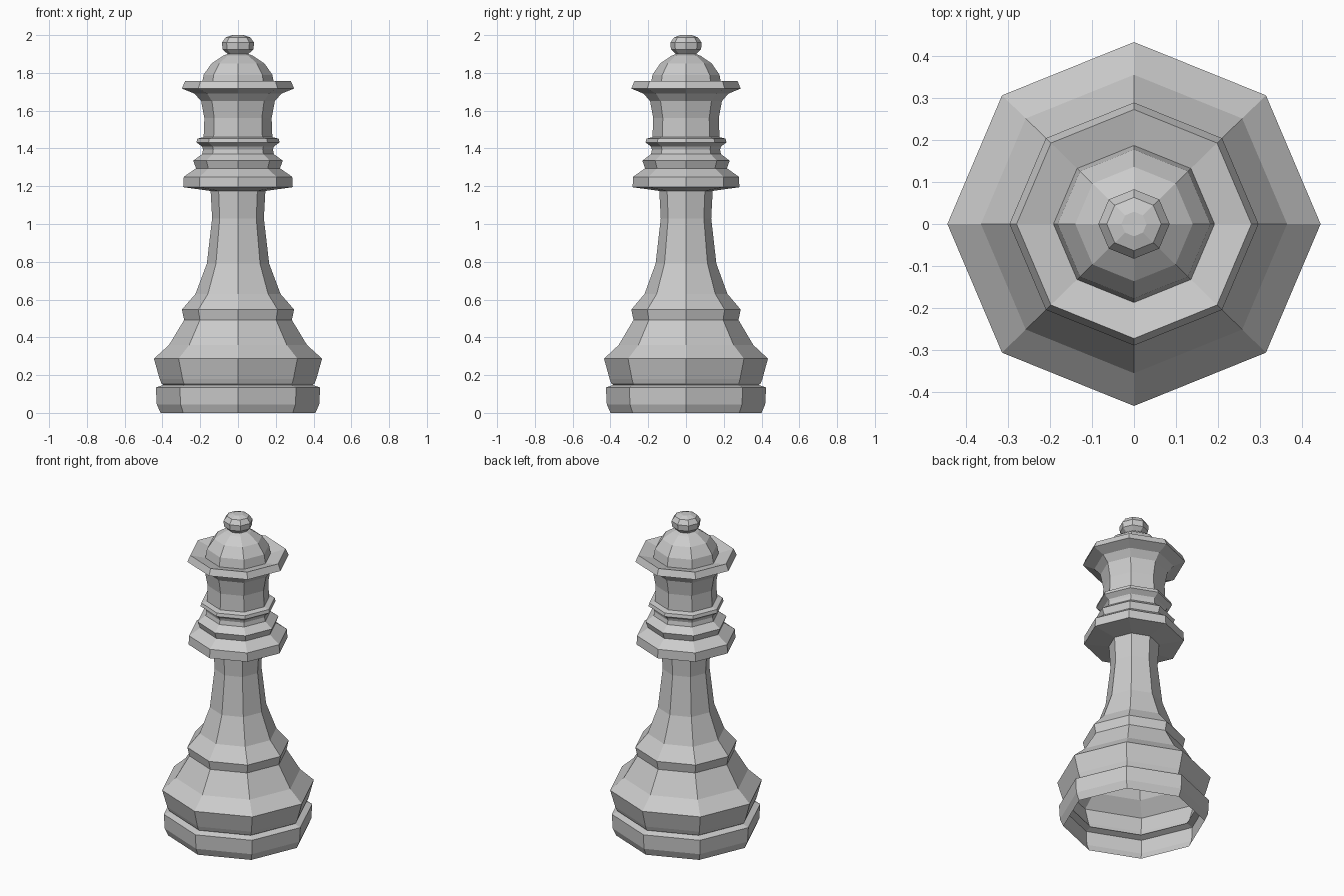
import bpy, bmesh, math

SIDES = 8
Y_SCALE = 0.975  # the piece is slightly narrower front to back


def lathe(name, profile, cap_top=False):
    """Revolve (radius, height) points into a flat-faced octagonal shell."""
    bm = bmesh.new()
    rings = []
    for r, z in profile:
        rings.append([bm.verts.new((r * math.cos(2 * math.pi * i / SIDES),
                                    r * math.sin(2 * math.pi * i / SIDES) * Y_SCALE, z))
                      for i in range(SIDES)])
    for lo, hi in zip(rings, rings[1:]):
        for i in range(SIDES):
            j = (i + 1) % SIDES
            bm.faces.new((lo[i], lo[j], hi[j], hi[i]))
    if cap_top:
        bm.faces.new(rings[-1])
    mesh = bpy.data.meshes.new(name)
    bm.to_mesh(mesh)
    bm.free()
    obj = bpy.data.objects.new(name, mesh)
    bpy.context.collection.objects.link(obj)
    return obj


# Hollow foot, open underneath, with a groove around it
lathe("base", [(0.41, 0.0), (0.43, 0.045), (0.435, 0.135), (0.395, 0.148),
               (0.405, 0.155), (0.415, 0.18), (0.445, 0.287), (0.365, 0.36),
               (0.285, 0.492), (0.297, 0.547)])

# Tapering stem
lathe("stem", [(0.297, 0.547), (0.225, 0.63), (0.165, 0.79),
               (0.137, 1.03), (0.145, 1.175)])

# Stacked collar rings
lathe("collar", [(0.145, 1.175), (0.29, 1.195), (0.287, 1.25), (0.222, 1.295),
                 (0.237, 1.335), (0.19, 1.37), (0.185, 1.395), (0.19, 1.41),
                 (0.22, 1.432), (0.215, 1.452), (0.182, 1.46)])

# Flared crown with a dished top
lathe("crown", [(0.182, 1.46), (0.178, 1.56), (0.195, 1.65), (0.23, 1.69),
                (0.297, 1.717), (0.28, 1.757), (0.192, 1.735)])

# Dome inside the crown
lathe("dome", [(0.192, 1.735), (0.182, 1.79), (0.14, 1.85),
               (0.08, 1.89), (0.055, 1.9)])

# Ball on top
lathe("finial", [(0.055, 1.9), (0.082, 1.925), (0.085, 1.96),
                 (0.065, 1.988), (0.03, 2.0)], cap_top=True)
